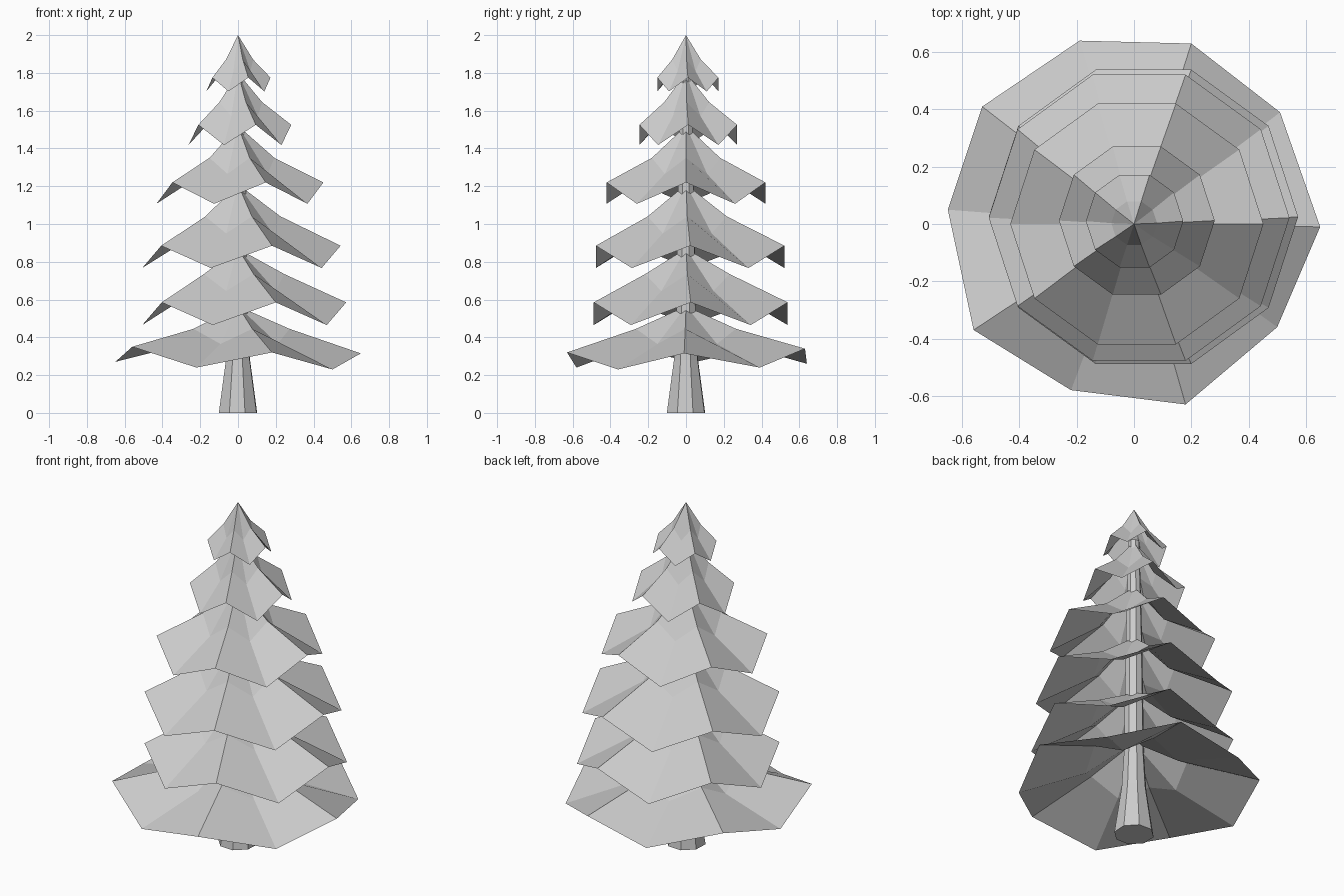
import bpy
from math import sin, cos, radians

if "Cube" in bpy.data.objects:
    bpy.data.objects.remove(bpy.data.objects["Cube"])


def make_object(name, verts, faces):
    mesh = bpy.data.meshes.new(name)
    mesh.from_pydata(verts, [], faces)
    mesh.update()
    obj = bpy.data.objects.new(name, mesh)
    bpy.context.collection.objects.link(obj)
    return obj


def branch_tier(name, apex, mid, rim):
    """Pleated skirt: apex point, middle ring, rim ring."""
    n = len(rim)
    faces = []
    for i in range(n):
        j = (i + 1) % n
        faces.append((0, 1 + i, 1 + j))
        faces.append((1 + i, 1 + n + i, 1 + n + j, 1 + j))
    return make_object(name, [(0, 0, apex)] + mid + rim, faces)


def pleated_ring(points, z_high, z_low):
    return [(x, y, z_low if i % 2 else z_high) for i, (x, y) in enumerate(points)]


def decagon(radius, ox, oy):
    return [(ox + radius * cos(radians(36 * i)), oy + radius * sin(radians(36 * i)))
            for i in range(10)]


# Trunk: flared octagonal column hidden by the upper branches
N = 8
profile = [(0.108, 0.0), (0.068, 0.28), (0.055, 0.5), (0.045, 1.2), (0.03, 1.8)]
verts = [(r * cos(radians(45 * i + 20)), r * sin(radians(45 * i + 20)), z)
         for r, z in profile for i in range(N)]
faces = [(k * N + i, k * N + (i + 1) % N, (k + 1) * N + (i + 1) % N, (k + 1) * N + i)
         for k in range(len(profile) - 1) for i in range(N)]
faces += [tuple(reversed(range(N))), tuple(range(len(verts) - N, len(verts)))]
make_object("trunk", verts, faces)

# Lowest branches: slightly irregular rim, ridges and valleys alternating
rim = [(0.65, -0.01, 0.315), (0.51, 0.39, 0.24), (0.20, 0.63, 0.34), (-0.19, 0.64, 0.26),
       (-0.53, 0.41, 0.35), (-0.65, 0.05, 0.27), (-0.56, -0.37, 0.35), (-0.22, -0.58, 0.24),
       (0.18, -0.63, 0.32), (0.50, -0.36, 0.23)]
mid = pleated_ring([(0.42 * x, 0.42 * y) for x, y, z in rim], 0.445, 0.365)
branch_tier("branches_1", 0.565, mid, rim)

# Upper branches: apex, mid radius, mid high/low, rim radius, rim high/low, offset
tiers = [
    (0.87, 0.235, 0.735, 0.645, 0.54, 0.585, 0.465, 0.033, 0.025),
    (1.21, 0.22, 1.04, 0.95, 0.525, 0.885, 0.767, 0.018, 0.022),
    (1.52, 0.19, 1.35, 1.265, 0.442, 1.22, 1.107, 0.01, 0.0),
    (1.80, 0.125, 1.645, 0.0 + 1.57, 0.272, 1.525, 1.418, 0.01, 0.012),
    (2.00, 0.08, 1.87, 1.81, 0.17, 1.775, 1.702, 0.002, 0.01),
]
for k, (apex, rm, mh, ml, rr, rh, rl, ox, oy) in enumerate(tiers, 2):
    branch_tier(f"branches_{k}", apex,
                pleated_ring(decagon(rm, ox * 0.3, oy * 0.3), mh, ml),
                pleated_ring(decagon(rr, ox, oy), rh, rl))
